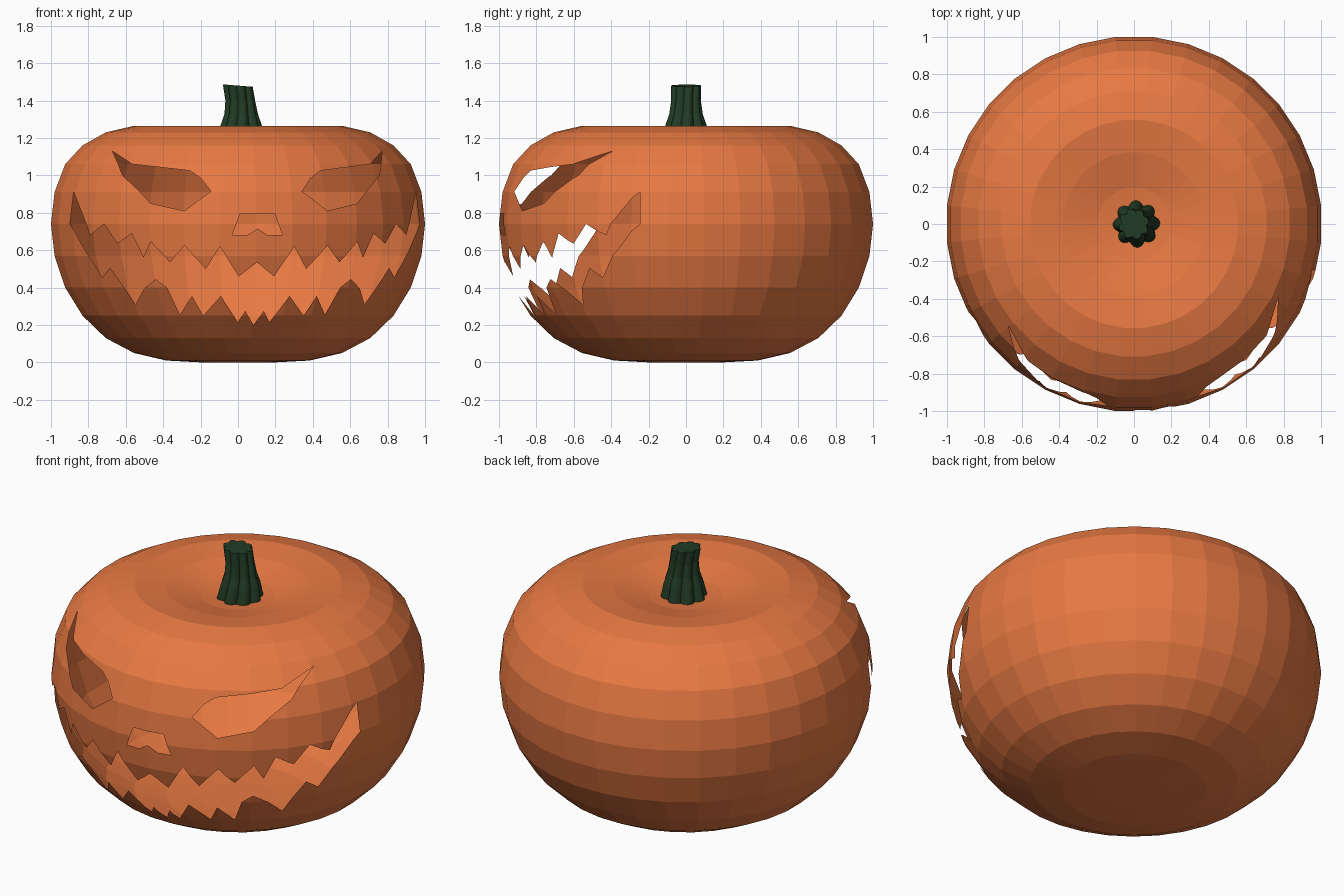
import bpy
import bmesh
from math import sin, cos, pi, radians
from mathutils import Matrix, Vector
from mathutils.bvhtree import BVHTree

default_cube = bpy.data.objects.get("Cube")
if default_cube:
    bpy.data.objects.remove(default_cube, do_unlink=True)


def make_material(name, colour):
    mat = bpy.data.materials.new(name)
    mat.use_nodes = True
    mat.diffuse_color = (*colour, 1)
    mat.node_tree.nodes["Principled BSDF"].inputs["Base Color"].default_value = (*colour, 1)
    return mat


def make_object(name, bm, mat=None):
    bmesh.ops.recalc_face_normals(bm, faces=bm.faces)
    mesh = bpy.data.meshes.new(name)
    bm.to_mesh(mesh)
    bm.free()
    obj = bpy.data.objects.new(name, mesh)
    bpy.context.collection.objects.link(obj)
    if mat:
        mesh.materials.append(mat)
    return obj


def loft(rings, bottom=None, top=None):
    """Skin a stack of rings; each end is closed by a fan or a flat cap."""
    bm = bmesh.new()
    loops = [[bm.verts.new(p) for p in ring] for ring in rings]
    count = len(loops[0])
    for low, high in zip(loops, loops[1:]):
        for i in range(count):
            j = (i + 1) % count
            bm.faces.new((low[i], low[j], high[j], high[i]))
    for loop, tip in ((loops[0], bottom), (loops[-1], top)):
        if tip is None:
            bm.faces.new(loop)
        else:
            centre = bm.verts.new(tip)
            for i in range(count):
                bm.faces.new((loop[i], loop[(i + 1) % count], centre))
    return bm


def mirrored(half):
    """Close a half outline, listed from top to bottom, across the middle."""
    return half + [(-x, z) for x, z in reversed(half) if x > 0]


orange = make_material("pumpkin orange", (0.8, 0.19, 0.055))
green = make_material("stem green", (0.016, 0.045, 0.018))

# Body: a squashed ball with a dimple on top
SEGMENTS = 32
STEP = 2 * pi / SEGMENTS
heights = [0, 0.01, 0.05, 0.13, 0.25, 0.4, 0.57, 0.74,
           0.91, 1.06, 1.16, 1.23, 1.265, 1.245, 1.2]
rings = []
for k, z in enumerate(heights, 1):
    r = sin(k * pi / 16) / cos(STEP / 2)
    rings.append([(r * cos((i + 0.5) * STEP), r * sin((i + 0.5) * STEP), z)
                  for i in range(SEGMENTS)])
body_bm = loft(rings, (0, 0, 0), (0, 0, 1.18))
skin = BVHTree.FromBMesh(body_bm)
body = make_object("pumpkin_body", body_bm, orange)

# Outlines of the carved face, as (sideways, height)
eye = [(.725, 1.13), (.64, 1.06), (.35, 1.025), (.295, .985), (.245, .915),
       (.385, .81), (.555, .85), (.615, .92), (.69, 1.0)]
nose = mirrored([(.093, .795), (.135, .68), (.055, .68), (0, .715)])
mouth = mirrored([
    # upper teeth, from the middle to the corner
    (0, .535), (.095, .46), (.2, .62), (.27, .5), (.385, .625), (.455, .535),
    (.555, .645), (.59, .56), (.65, .69), (.72, .635), (.785, .74), (.85, .68),
    (.92, .91),
    # lower teeth, from the corner to the middle
    (.94, .74), (.87, .6), (.785, .455), (.75, .505), (.615, .31), (.58, .395),
    (.525, .445), (.465, .4), (.39, .255), (.335, .355), (.27, .25), (.185, .355),
    (.085, .215), (.05, .275), (0, .2)])
eye_mirror = [(-x, z) for x, z in eye]

# Cut each outline, then drop the cavity walls so only the thin skin is left
turn = Matrix.Rotation(radians(6), 3, 'Z')
for name, outline in (("left_eye", eye), ("right_eye", eye_mirror),
                      ("nose", nose), ("mouth", mouth)):
    cutter_bm = loft([[turn @ Vector((x, y, z)) for x, z in outline] for y in (-2, 0)])
    cutter = make_object(name + "_cutter", cutter_bm)
    cutter.hide_render = True
    cut = body.modifiers.new(name, 'BOOLEAN')
    cut.operation = 'DIFFERENCE'
    cut.solver = 'EXACT'
    cut.object = cutter
    bpy.context.view_layer.objects.active = body
    bpy.ops.object.modifier_apply(modifier=name)
    bpy.data.objects.remove(cutter, do_unlink=True)

bm = bmesh.new()
bm.from_mesh(body.data)
walls = [f for f in bm.faces
         if skin.find_nearest(f.calc_center_median())[3] > 0.015]
bmesh.ops.delete(bm, geom=walls, context='FACES')
for f in bm.faces:
    f.material_index = 0
bm.to_mesh(body.data)
bm.free()

# Stem: a ribbed, flared and slightly twisted stalk
POINTS = 64
stem_rings = []
for z, shift, r in ((1.15, .01, .13), (1.2, .014, .125), (1.27, .017, .11),
                    (1.33, .017, .09), (1.4, .012, .081), (1.48, -.001, .082)):
    twist = (z - 1.15) * 0.8
    ring = []
    for i in range(POINTS):
        a = 2 * pi * i / POINTS
        rib = r * (0.8 + 0.2 * abs(cos(4 * a)))
        x = rib * cos(a + twist)
        tilt = -0.08 * x if z > 1.45 else 0
        ring.append((shift + x, rib * sin(a + twist), z + tilt))
    stem_rings.append(ring)
make_object("stem", loft(stem_rings), green)
